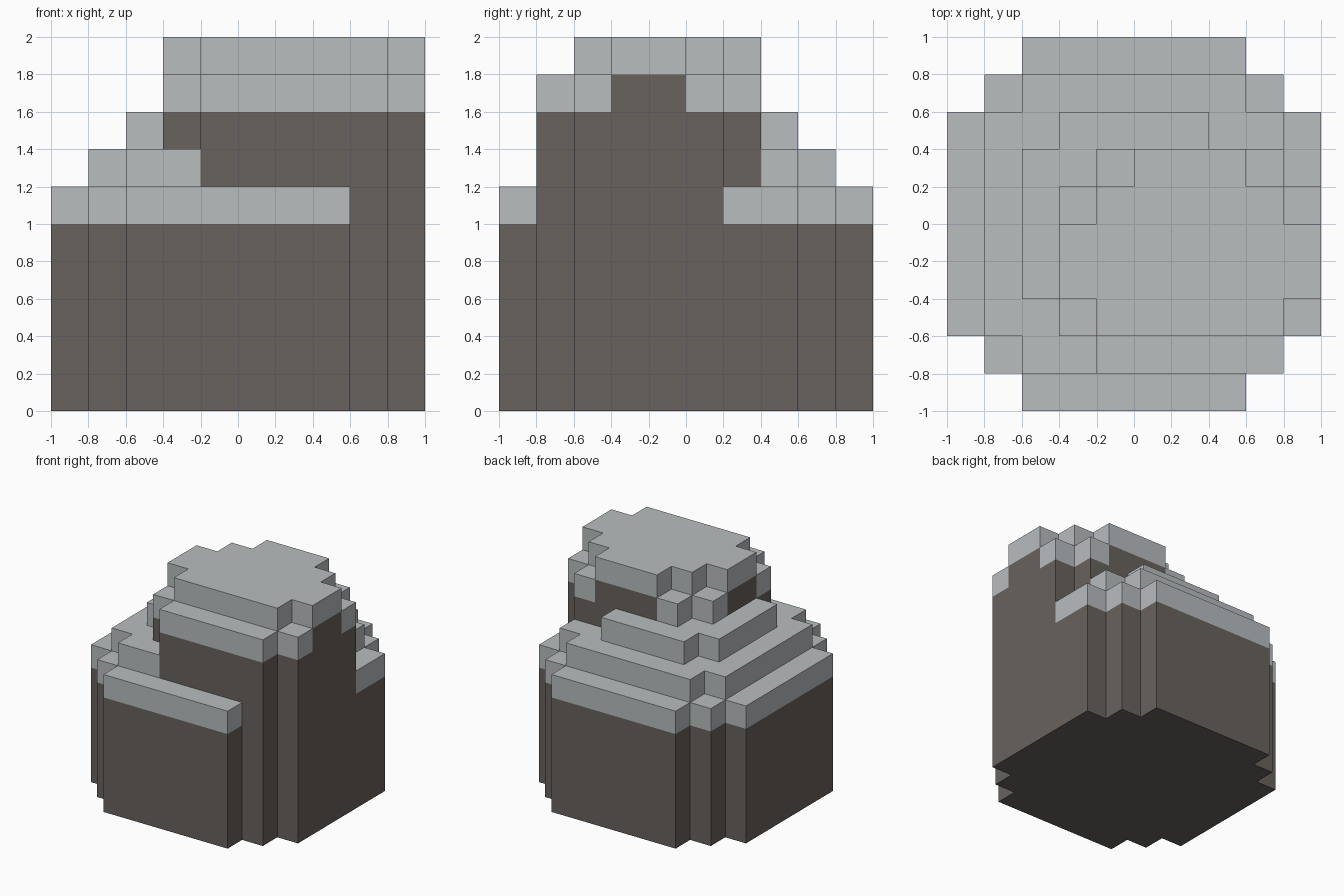
import bpy
import bmesh

cube = bpy.data.objects.get("Cube")
if cube:
    bpy.data.objects.remove(cube, do_unlink=True)

CELL = 0.2
GRID = 10

# Each terrace level is a union of cell rectangles: x start, x end, y start, y end
TERRACES = {
    6: [(0, 10, 2, 8), (1, 9, 1, 9), (2, 8, 0, 10)],
    7: [(1, 9, 2, 8), (2, 8, 1, 9)],
    8: [(2, 9, 3, 7), (3, 7, 3, 8)],
    9: [(3, 10, 2, 6), (4, 9, 1, 7)],
    10: [(3, 10, 3, 5), (4, 9, 2, 6), (5, 8, 2, 7)],
}


def make_material(name, color):
    mat = bpy.data.materials.new(name)
    mat.use_nodes = True
    mat.diffuse_color = color
    mat.node_tree.nodes["Principled BSDF"].inputs["Base Color"].default_value = color
    return mat


def height(i, j):
    """Number of blocks stacked in one column."""
    levels = [level for level, rects in TERRACES.items()
              if any(a <= i < b and c <= j < d for a, b, c, d in rects)]
    return max(levels, default=0)


bm = bmesh.new()
corners = {}


def corner(i, j, k):
    key = (i, j, k)
    if key not in corners:
        half = GRID / 2
        corners[key] = bm.verts.new(((i - half) * CELL, (j - half) * CELL, k * CELL))
    return corners[key]


def quad(points, material):
    bm.faces.new([corner(*p) for p in points]).material_index = material


# Stacked columns: brown earth with one pale stone block on top
EARTH, STONE = 0, 1
for i in range(GRID):
    for j in range(GRID):
        top = height(i, j)
        if not top:
            continue
        ring = [(i, j), (i + 1, j), (i + 1, j + 1), (i, j + 1)]
        quad([(x, y, top) for x, y in ring], STONE)
        quad([(x, y, 0) for x, y in reversed(ring)], EARTH)

        # Exposed walls down to each neighbouring column
        for side, (di, dj) in enumerate([(0, -1), (1, 0), (0, 1), (-1, 0)]):
            p, q = ring[side], ring[(side + 1) % 4]
            for k in range(height(i + di, j + dj), top):
                quad([(*p, k), (*q, k), (*q, k + 1), (*p, k + 1)],
                     STONE if k == top - 1 else EARTH)

mesh = bpy.data.meshes.new("terraced_rock")
bm.to_mesh(mesh)
bm.free()
mesh.materials.append(make_material("brown_earth", (0.138, 0.122, 0.109, 1)))
mesh.materials.append(make_material("pale_grey_stone", (0.479, 0.508, 0.521, 1)))
rock = bpy.data.objects.new("terraced_rock", mesh)
bpy.context.scene.collection.objects.link(rock)
